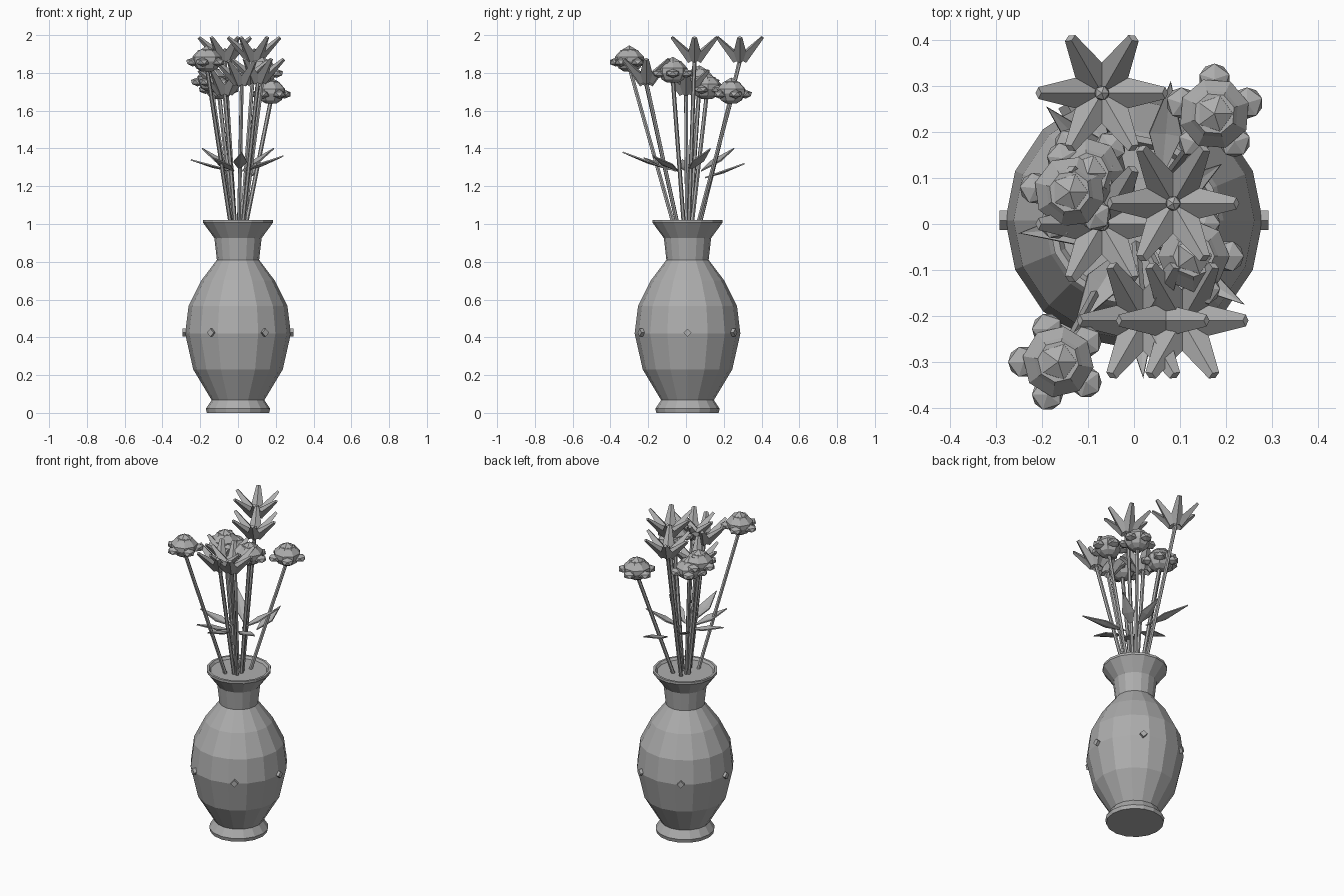
import bpy, bmesh, math
from mathutils import Vector, Matrix

if "Cube" in bpy.data.objects:
    bpy.data.objects.remove(bpy.data.objects["Cube"])

clay = bpy.data.materials.new("grey_clay")
clay.diffuse_color = (0.42, 0.42, 0.42, 1)
clay.use_nodes = True
clay.node_tree.nodes["Principled BSDF"].inputs["Base Color"].default_value = clay.diffuse_color


def finish(name, bm):
    """Turn a bmesh into a flat-shaded object."""
    bmesh.ops.recalc_face_normals(bm, faces=bm.faces)
    me = bpy.data.meshes.new(name)
    bm.to_mesh(me)
    bm.free()
    me.materials.append(clay)
    ob = bpy.data.objects.new(name, me)
    bpy.context.collection.objects.link(ob)
    return ob


def lathe(bm, profile, sides, centre=(0, 0, 0), turn=0.0):
    """Spin a (radius, height) profile into a closed solid."""
    rings = []
    for r, z in profile:
        ring = []
        for i in range(sides):
            a = turn + 2 * math.pi * i / sides
            ring.append(bm.verts.new(Vector(centre) + Vector((r * math.cos(a), r * math.sin(a), z))))
        rings.append(ring)
    for lo, hi in zip(rings, rings[1:]):
        for i in range(sides):
            j = (i + 1) % sides
            bm.faces.new((lo[i], lo[j], hi[j], hi[i]))
    bm.faces.new(rings[0][::-1])
    bm.faces.new(rings[-1])


def rod(bm, a, b, r1, r2, sides, squash=1.0):
    """Tapered rod from a to b, with one edge facing upwards."""
    a, b = Vector(a), Vector(b)
    d = (b - a).normalized()
    side = d.cross(Vector((0, 0, 1))).normalized()
    up = side.cross(d)
    ends = []
    for p, r in ((a, r1), (b, r2)):
        ring = []
        for i in range(sides):
            t = 2 * math.pi * i / sides
            ring.append(bm.verts.new(p + side * r * math.sin(t) + up * r * squash * math.cos(t)))
        ends.append(ring)
    for i in range(sides):
        j = (i + 1) % sides
        bm.faces.new((ends[0][i], ends[0][j], ends[1][j], ends[1][i]))
    bm.faces.new(ends[0][::-1])
    bm.faces.new(ends[1])


def ball(bm, centre, radius, flat=1.0, turn=0.0):
    m = Matrix.Translation(centre) @ Matrix.Rotation(turn, 4, 'Z') @ Matrix.Diagonal((1, 1, flat, 1))
    bmesh.ops.create_icosphere(bm, subdivisions=1, radius=radius, matrix=m)


# Vase: foot, belly, neck, flared rim and recessed fill
CY = 0.008
bm = bmesh.new()
lathe(bm, [(0.165, 0), (0.17, 0.022), (0.14, 0.068), (0.237, 0.23), (0.28, 0.42),
           (0.262, 0.565), (0.195, 0.70), (0.112, 0.81), (0.125, 0.925), (0.186, 1.008),
           (0.186, 1.022), (0.172, 1.022), (0.162, 1.008)], 16, (0, CY, 0))
finish("vase", bm)

# Studs around the belly
bm = bmesh.new()
for k in range(6):
    a = math.radians(60 * k)
    d = Vector((math.cos(a), math.sin(a), 0))
    o = Vector((0, CY, 0.425))
    rod(bm, o + d * 0.255, o + d * 0.293, 0.021, 0.021, 4)
finish("vase_studs", bm)


def stem(name, x, y, z):
    bm = bmesh.new()
    rod(bm, (x * 0.22, y * 0.22 + 0.005, 0.98), (x, y, z), 0.011, 0.011, 6)
    finish(name, bm)


# Star flowers: six tapered petals around a small centre
stars = [(-0.07, 0.285, 1.845), (0.085, 0.045, 1.845), (0.105, -0.21, 1.73),
         (0.02, -0.21, 1.72), (-0.07, 0.0, 1.67)]
for n, (x, y, z) in enumerate(stars):
    stem(f"star_stem_{n}", x, y, z + 0.02)
    bm = bmesh.new()
    o = Vector((x, y, z))
    for k in range(6):
        a = math.radians(60 * k)
        d = Vector((math.cos(a), math.sin(a), 0))
        rod(bm, o + d * 0.018 + Vector((0, 0, 0.03)), o + d * 0.138 + Vector((0, 0, 0.143)),
            0.043, 0.013, 4, 0.7)
    ball(bm, o + Vector((0, 0, 0.068)), 0.018)
    finish(f"star_flower_{n}", bm)

# Round flowers: layered bloom, bud on top, five outer petals
rounds = [(0.175, 0.24, 1.70, 18), (-0.165, -0.30, 1.87, 36), (0.13, -0.07, 1.81, 0),
          (-0.14, 0.07, 1.765, 30), (-0.10, 0.11, 1.725, 50)]
for n, (x, y, z, turn) in enumerate(rounds):
    stem(f"round_stem_{n}", x, y, z - 0.04)
    bm = bmesh.new()
    lathe(bm, [(0.03, -0.062), (0.058, -0.045), (0.078, -0.01), (0.078, 0.015), (0.053, 0.042),
               (0.045, 0.052)], 8, (x, y, z), math.radians(turn))
    ball(bm, (x, y, z + 0.035), 0.045, 0.9)
    for k in range(5):
        a = math.radians(turn + 72 * k)
        ball(bm, (x + 0.075 * math.cos(a), y + 0.075 * math.sin(a), z - 0.013), 0.038, 0.62, a)
    finish(f"round_flower_{n}", bm)

# Leaves: thin pointed blades with a slight centre fold, given as base and tip
leaves = [((0.06, 0.10, 1.245), (0.08, 0.31, 1.32)), ((-0.02, 0.08, 1.28), (-0.19, 0.255, 1.40)),
          ((0.03, -0.04, 1.28), (0.24, -0.175, 1.36)), ((-0.03, 0.0, 1.28), (-0.25, -0.02, 1.34)),
          ((-0.02, -0.05, 1.28), (-0.13, -0.225, 1.35)), ((0.005, -0.09, 1.29), (0.02, -0.335, 1.38)),
          ((0.02, 0.01, 1.28), (0.19, 0.13, 1.40))]
for n, (base, tip) in enumerate(leaves):
    base, tip = Vector(base), Vector(tip)
    d = tip - base
    side = d.cross(Vector((0, 0, 1))).normalized()
    up = side.cross(d).normalized()
    bm = bmesh.new()
    b, t = bm.verts.new(base), bm.verts.new(tip)
    mid = bm.verts.new(base + d * 0.45 - up * 0.008)
    for s in (-1, 1):
        edge = bm.verts.new(base + d * 0.45 + side * 0.036 * s)
        bm.faces.new((b, edge, mid))
        bm.faces.new((mid, edge, t))
    ob = finish(f"leaf_{n}", bm)
    mod = ob.modifiers.new("thickness", 'SOLIDIFY')
    mod.thickness = 0.007
    mod.offset = 0
